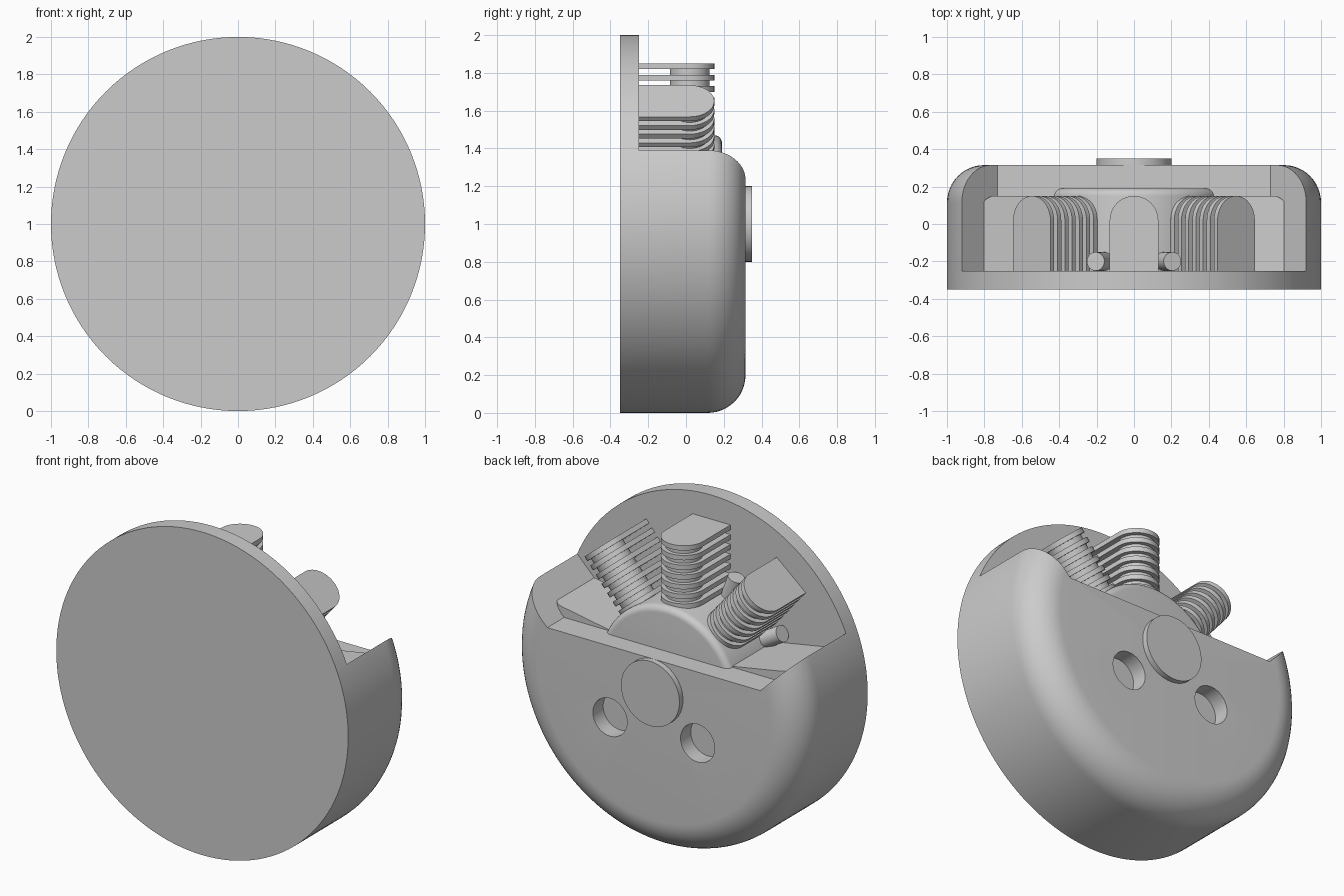
import bpy, bmesh
from math import sin, cos, pi, radians
from mathutils import Matrix, Vector

cube = bpy.data.objects.get("Cube")
if cube:
    bpy.data.objects.remove(cube, do_unlink=True)

grey = bpy.data.materials.new("plain grey")
grey.use_nodes = True
grey.diffuse_color = (0.6, 0.6, 0.6, 1)
grey.node_tree.nodes["Principled BSDF"].inputs["Base Color"].default_value = (0.6, 0.6, 0.6, 1)

CENTRE = Vector((0, 0, 1))


def finish(name, bm, matrix=Matrix()):
    """Turn a bmesh into a smooth-by-angle grey object."""
    bmesh.ops.transform(bm, matrix=matrix, verts=bm.verts)
    bmesh.ops.remove_doubles(bm, verts=bm.verts, dist=1e-5)
    bmesh.ops.recalc_face_normals(bm, faces=bm.faces)
    mesh = bpy.data.meshes.new(name)
    bm.to_mesh(mesh)
    bm.free()
    mesh.materials.append(grey)
    obj = bpy.data.objects.new(name, mesh)
    bpy.context.collection.objects.link(obj)
    smooth(obj)
    return obj


def smooth(obj):
    bpy.ops.object.select_all(action='DESELECT')
    obj.select_set(True)
    bpy.context.view_layer.objects.active = obj
    bpy.ops.object.shade_smooth_by_angle(angle=radians(30))


def lathe(name, profile, steps=128):
    """Spin (radius, y) points about the y axis through the centre."""
    bm = bmesh.new()
    verts = [bm.verts.new((r, y, 0)) for r, y in profile]
    edges = [bm.edges.new(pair) for pair in zip(verts, verts[1:])]
    bmesh.ops.spin(bm, geom=verts + edges, cent=(0, 0, 0), axis=(0, 1, 0),
                   angle=2 * pi, steps=steps)
    return finish(name, bm, Matrix.Translation(CENTRE))


def prism(name, outline, depth, matrix=Matrix()):
    """Extrude an outline in the local xy plane by depth along local z."""
    bm = bmesh.new()
    face = bm.faces.new([bm.verts.new((x, y, 0)) for x, y in outline])
    new = bmesh.ops.extrude_face_region(bm, geom=[face])["geom"]
    bmesh.ops.translate(bm, vec=(0, 0, depth),
                        verts=[v for v in new if isinstance(v, bmesh.types.BMVert)])
    return finish(name, bm, matrix)


def arc(cx, cy, r, start, end, n=12):
    angles = [radians(start + (end - start) * i / n) for i in range(n + 1)]
    return [(cx + r * cos(a), cy + r * sin(a)) for a in angles]


def cut(obj, cutter):
    mod = obj.modifiers.new("cut", 'BOOLEAN')
    mod.operation = 'DIFFERENCE'
    mod.solver = 'EXACT'
    mod.object = cutter
    bpy.context.view_layer.objects.active = obj
    bpy.ops.object.modifier_apply(modifier=mod.name)
    bpy.data.objects.remove(cutter, do_unlink=True)


def spoke(angle):
    """Frame whose z axis points outward from the centre at an angle from vertical."""
    return Matrix.Translation(CENTRE) @ Matrix.Rotation(radians(angle), 4, 'Y')


def along_y(x, y, z):
    return Matrix.Translation((x, y, z)) @ Matrix.Rotation(-pi / 2, 4, 'X')


# Round housing with front plate and rounded back rim
housing = lathe("housing", [(0, -0.35), (1, -0.35)] + arc(0.8, 0.115, 0.2, 0, 90) + [(0, 0.315)])

# Flat-bottomed opening with slanted ends above the housing
opening = [(-0.73, -0.2), (0.73, -0.2), (1.73, -1.2), (-1.73, -1.2)]
cut(housing, prism("opening_cutter", opening, 1, along_y(0, -0.25, 1)))

# Two round recesses in the back
for side in (-1, 1):
    cut(housing, prism("recess_cutter", arc(0, 0, 0.117, 0, 354, 59), 0.3,
                       along_y(side * 0.3, 0.215, 0.76)))
smooth(housing)

# Back knob and engine hub
lathe("back_knob", [(0, 0.3), (0.2, 0.3), (0.2, 0.35), (0, 0.35)], 64)
lathe("hub", [(0, -0.26), (0.47, -0.26)] + arc(0.43, 0.15, 0.04, 0, 90, 6) + [(0, 0.19)], 96)

# Finned cylinders: a round core with stacked round-ended fins
fin = [(-0.13, -0.26), (0.13, -0.26)] + arc(0, 0.02, 0.13, 0, 180, 20)
for name, angle in (("left", 40), ("centre", 0), ("right", -40)):
    frame = spoke(angle)
    prism(name + "_cylinder_core", arc(0, 0.02, 0.105, 0, 350, 35), 0.42,
          frame @ Matrix.Translation((0, 0, 0.41)))
    for i in range(7):
        prism(f"{name}_fin_{i + 1}", fin, 0.03,
              frame @ Matrix.Translation((0, 0, 0.82 - 0.06 * i)))

# Half-sunken side cylinders, showing as sloping wedges with a rounded corner
for name, side in (("left", 1), ("right", -1)):
    bm = bmesh.new()
    plan = [(0.39, 0.15), (0.39, -0.26), (0.814, -0.26)] + arc(0.744, 0.08, 0.07, 0, 90, 8)
    rings = [[bm.verts.new((side * x, y, z)) for x, y in plan
              for z in [1.18 if low else 1.2 + (x - 0.39) * 0.177]] for low in (True, False)]
    bm.faces.new(rings[0])
    bm.faces.new(rings[1])
    for i in range(len(plan)):
        bm.faces.new((rings[0][i - 1], rings[0][i], rings[1][i], rings[1][i - 1]))
    finish(name + "_side_cylinder", bm)

# Short round stubs between the cylinders, beside the plate
for angle in (-60, -20, 20, 60):
    prism(f"stub_{angle}", arc(0, -0.2, 0.05, 0, 345, 23), 0.2,
          spoke(angle) @ Matrix.Translation((0, 0, 0.4)))
